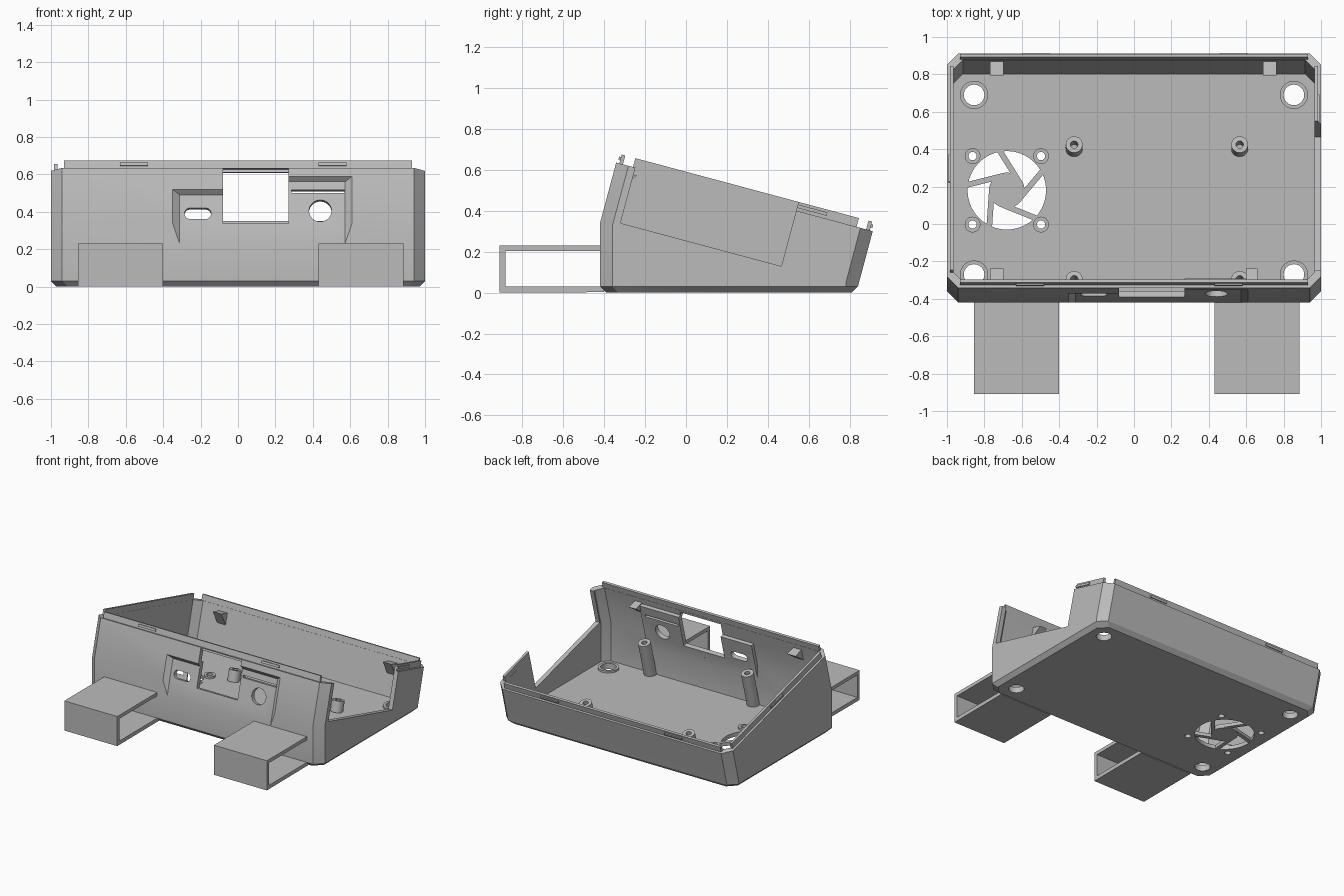
import bpy, bmesh, math
from mathutils import Vector

if "Cube" in bpy.data.objects:
    bpy.data.objects.remove(bpy.data.objects["Cube"])

plastic = bpy.data.materials.new("grey_plastic")
plastic.diffuse_color = (0.5, 0.5, 0.5, 1)
plastic.use_nodes = True
plastic.node_tree.nodes["Principled BSDF"].inputs["Base Color"].default_value = plastic.diffuse_color
A = math.radians(15)
CA, SA = math.cos(A), math.sin(A)


def tilt(x, u, w):
    """Point in the sloped frame: u down the slope from the front rim, w square to it."""
    return Vector((x, -0.341 + u * CA + w * SA, 0.635 - u * SA + w * CA))


def flat(x, y, z):
    return Vector((x, y, z))


def loft(name, rings, wrap=False):
    bm = bmesh.new()
    vs = [[bm.verts.new(p) for p in r] for r in rings]
    n = len(vs[0])
    pairs = list(zip(vs, vs[1:])) + ([(vs[-1], vs[0])] if wrap else [])
    for a, b in pairs:
        for i in range(n):
            bm.faces.new((a[i], a[(i + 1) % n], b[(i + 1) % n], b[i]))
    if not wrap:
        bm.faces.new(vs[0])
        bm.faces.new(vs[-1])
    bmesh.ops.recalc_face_normals(bm, faces=bm.faces)
    me = bpy.data.meshes.new(name)
    bm.to_mesh(me)
    bm.free()
    me.materials.append(plastic)
    ob = bpy.data.objects.new(name, me)
    bpy.context.collection.objects.link(ob)
    return ob


def box(name, x0, x1, a0, a1, b0, b1, place=tilt):
    return loft(name, [[place(x, a, b) for a, b in ((a0, b0), (a1, b0), (a1, b1), (a0, b1))] for x in (x0, x1)])


def boolean(target, cutter, op='DIFFERENCE'):
    m = target.modifiers.new("bool", 'BOOLEAN')
    m.operation, m.object, m.solver = op, cutter, 'EXACT'
    bpy.context.view_layer.objects.active = target
    bpy.ops.object.modifier_apply(modifier=m.name)
    bpy.data.objects.remove(cutter)


def circle(r, n=40):
    return [(r * math.cos(2 * math.pi * i / n), r * math.sin(2 * math.pi * i / n)) for i in range(n)]


def disc(x, y, r, z0, z1, name="cutter"):
    return loft(name, [[flat(x + a, y + b, z) for a, b in circle(r)] for z in (z0, z1)])


def tube(name, c, ro, ri, h, axis=0.0):
    """Hollow post whose top centre is c, leaning by axis about x."""
    ca, sa = math.cos(axis), math.sin(axis)
    def ring(r, w):
        return [Vector(c) + Vector((a, b * ca + w * sa, -b * sa + w * ca)) for a, b in circle(r)]
    return loft(name, [ring(ro, -h), ring(ro, 0), ring(ri, 0), ring(ri, -h)], True)


def octagon(f, b, hw, c=0.06):
    """Chamfered rectangle between front edge f=(y,z) and back edge b=(y,z)."""
    s = (b[1] - f[1]) / (b[0] - f[0])
    yz = lambda y: (y, f[1] + (y - f[0]) * s)
    half = [(hw - c, f[0]), (hw, f[0] + c), (hw, b[0] - c), (hw - c, b[0])]
    pts = half + [(-x, y) for x, y in reversed(half)]
    return [Vector((x, *yz(y))) for x, y in pts]


# case shell: chamfered base, upright lower front, sloped upper box
case = loft("case", [
    octagon((-0.39, 0), (0.81, 0), 0.97),
    octagon((-0.42, 0.03), (0.84, 0.03), 1),
    octagon((-0.42, 0.34), (0.842, 0.038), 1),
    octagon((-0.341, 0.635), (0.912, 0.30), 1)])
boolean(case, loft("cutter", [
    octagon((-0.385, 0.03), (0.803, 0.03), 0.965, 0.05),
    octagon((-0.385, 0.335), (0.807, 0.045), 0.965, 0.05),
    octagon((-0.385 + 0.45 * SA, 0.335 + 0.45 * CA), (0.807 + 0.45 * SA, 0.045 + 0.45 * CA), 0.965, 0.05)]))

# backing plates behind the front pocket
boolean(case, box("boss", -0.345, 0.12, 0.03, 0.062, -0.405, -0.11), 'UNION')
boolean(case, box("boss", 0.1, 0.605, 0.03, 0.0621, -0.404, -0.045), 'UNION')

# sunken front pockets with sloping borders
for x0, x1, top, s0, s1 in ((-0.35, 0.12, -0.119, 1, 0), (0.1, 0.61, -0.047, 0, 1)):
    rings = []
    for u in (-0.05, 0.028):
        k = u / 0.028 * 0.037
        xa, xb, wt = x0 + s0 * k, x1 - s1 * k, top - k * 0.6
        rings.append([tilt(x, u, w) for x, w in ((xa, -0.5), (xb, -0.5), (xb, wt), (xa, wt))])
    boolean(case, loft("cutter", rings))

# front openings: screen window, rounded slot, round hole, thin slit
boolean(case, box("cutter", -0.08, 0.27, -0.1, 0.12, -0.30, -0.004))
boolean(case, box("cutter", 0.285, 0.57, -0.1, 0.12, -0.131, -0.114))
for x, w, dx, r in ((-0.215, -0.245, 0.04, 0.031), (0.44, -0.23, 0, 0.06)):
    prof = [(x + a + math.copysign(dx, a), w + b) for a, b in circle(r)]
    boolean(case, loft("cutter", [[tilt(a, u, b) for a, b in prof] for u in (-0.1, 0.12)]))

# large access opening in the right wall
boolean(case, box("cutter", 0.9, 1.1, 0.097, 0.91, -0.28, 0.2))

# fan opening, hub and slanted spokes
FX, FY = -0.68, 0.18
boolean(case, disc(FX, FY, 0.21, -0.1, 0.1))
disc(FX, FY, 0.095, 0.0, 0.03, "fan_hub")
for i in range(5):
    a = math.radians(32 + 72 * i)
    n, t = Vector((math.cos(a), math.sin(a), 0)), Vector((-math.sin(a), math.cos(a), 0))
    loft("fan_spoke", [[Vector((FX, FY, z)) + n * p + t * q for p, q in
                        ((0.065, 0), (0.095, 0), (0.095, 0.2), (0.065, 0.205))] for z in (0.002, 0.028)])

# floor holes with raised rims: fan screws and feet
holes = [(FX + sx * 0.183, FY + sy * 0.183, 0.022, 0.042) for sx in (-1, 1) for sy in (-1, 1)]
holes += [(sx * 0.855, y, 0.055, 0.075) for sx in (-1, 1) for y in (-0.27, 0.69)]
for x, y, ri, ro in holes:
    boolean(case, disc(x, y, ri, -0.1, 0.1))
    tube("floor_rim", (x, y, 0.045), ro, ri, 0.02)

# leaning board posts: tall at the front, short at the back
for x in (-0.32, 0.565):
    tube("tall_post", (x, -0.295, 0.30), 0.045, 0.02, 0.28, A)
    tube("short_post", (x, 0.425, 0.108), 0.045, 0.02, 0.085, A)

# locating lips around the rim, with snap ridges
L, T = 1.298, 0.045
box("front_lip", -0.93, 0.93, 0.016, 0.034, -0.02, T)
box("back_lip", -0.93, 0.93, L - 0.034, L - 0.016, -0.02, T)
box("left_lip", -0.984, -0.966, 0.085, 1.215, -0.02, T)
box("right_lip", 0.966, 0.984, 0.91, 1.215, -0.02, T)
for x in (-0.555, 0.505):
    box("front_snap", x - 0.075, x + 0.075, 0.007, 0.02, 0.015, 0.032)
for x in (-0.525, 0.535):
    box("back_snap", x - 0.075, x + 0.075, L - 0.02, L - 0.007, 0.015, 0.032)
box("left_snap", -0.992, -0.98, 0.58, 0.73, 0.015, 0.032)
box("right_snap", 0.98, 0.992, 0.91, 1.06, 0.015, 0.032)

# wedge tabs under the rim for the lid screws
for x, h, u, d in ((-0.735, 0.036, 0.03, 1), (0.63, 0.03, 0.03, 1),
                   (-0.735, 0.036, L - 0.03, -1), (0.725, 0.036, L - 0.03, -1)):
    loft("wedge_tab", [[tilt(xx, u + d * p, w) for p, w in ((0, -0.035), (0.085, -0.035), (0, -0.13))]
                       for xx in (x - h, x + h)])

# bracket loops in front
for x0, x1 in ((-0.855, -0.40), (0.43, 0.885)):
    prof = ((-0.40, 0.002), (-0.91, 0.0), (-0.91, 0.23), (-0.41, 0.23),
            (-0.41, 0.203), (-0.882, 0.203), (-0.882, 0.03), (-0.40, 0.03))
    loft("front_bracket", [[flat(x, y, z) for y, z in prof] for x in (x0, x1)])

# smooth round parts, keep edges sharp
for ob in bpy.context.scene.objects:
    ob.select_set(True)
bpy.ops.object.shade_smooth_by_angle(angle=math.radians(30))
